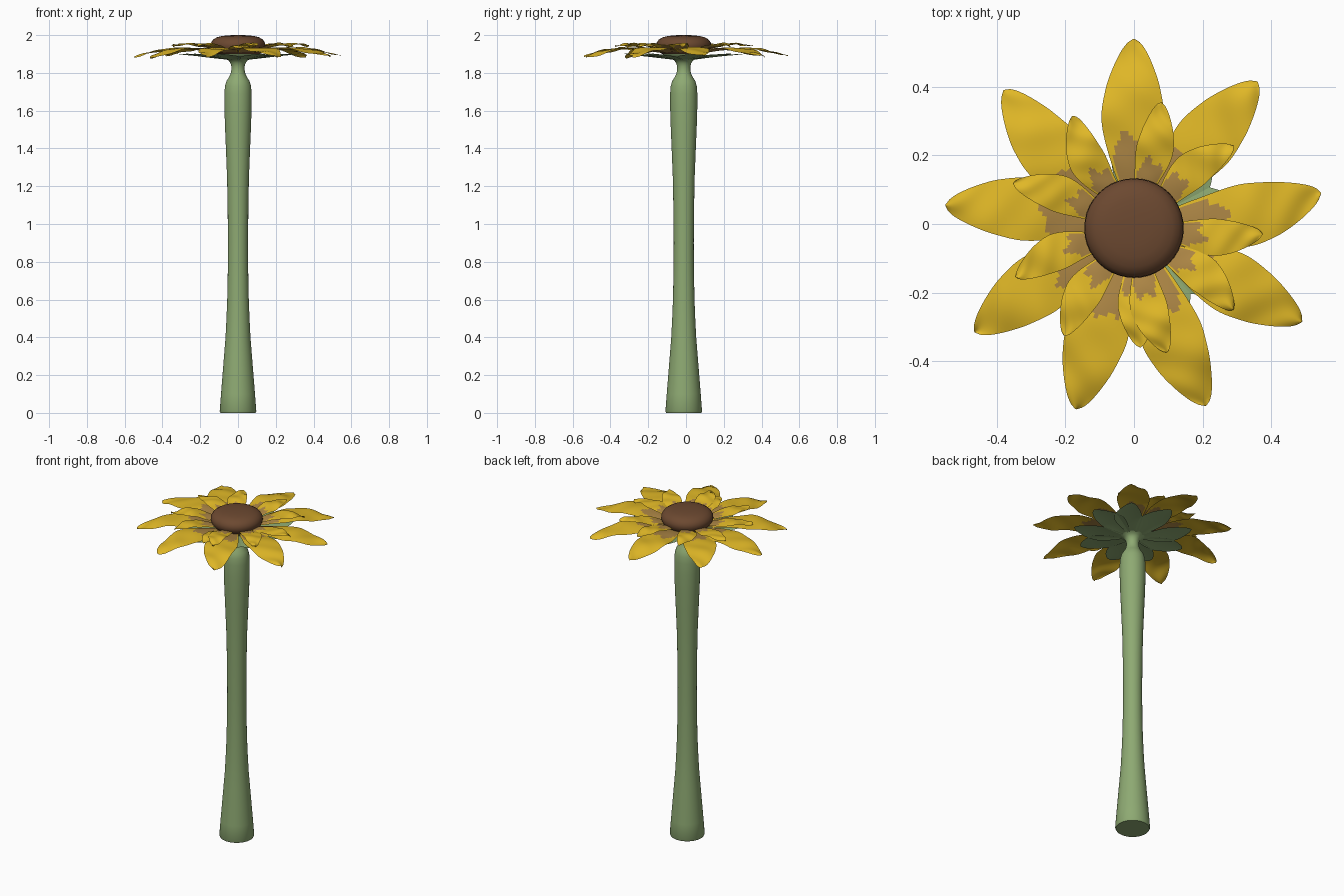
import bpy, bmesh, math, random

if "Cube" in bpy.data.objects:
    bpy.data.objects.remove(bpy.data.objects["Cube"])

random.seed(4)
CY = -0.012  # centre of stem and flower head in y


def material(name, rgb):
    m = bpy.data.materials.new(name)
    m.diffuse_color = (*rgb, 1)
    m.use_nodes = True
    m.node_tree.nodes["Principled BSDF"].inputs["Base Color"].default_value = m.diffuse_color
    return m


GREEN = material("leaf green", (0.27, 0.40, 0.17))
YELLOW = material("petal yellow", (0.75, 0.48, 0.02))
TAN = material("petal base tan", (0.42, 0.24, 0.06))
BROWN = material("seed brown", (0.15, 0.066, 0.03))


def finish(bm, name, mats, angle=50):
    me = bpy.data.meshes.new(name)
    bm.to_mesh(me)
    bm.free()
    ob = bpy.data.objects.new(name, me)
    bpy.context.collection.objects.link(ob)
    for m in mats:
        me.materials.append(m)
    bpy.ops.object.select_all(action='DESELECT')
    ob.select_set(True)
    bpy.context.view_layer.objects.active = ob
    bpy.ops.object.shade_smooth_by_angle(angle=math.radians(angle))
    return ob


def lathe(name, profile, mat, n=40):
    """Revolve (radius, z) points, listed bottom to top, and cap both ends."""
    bm = bmesh.new()
    rings = [[bm.verts.new((r * math.cos(2 * math.pi * i / n),
                            CY + r * math.sin(2 * math.pi * i / n), z))
              for i in range(n)] for r, z in profile]
    for a, b in zip(rings, rings[1:]):
        for i in range(n):
            j = (i + 1) % n
            bm.faces.new((a[i], a[j], b[j], b[i]))
    bm.faces.new(rings[0][::-1])
    bm.faces.new(rings[-1])
    return finish(bm, name, [mat])


def interp(pts, t):
    """Smooth-ended curve through (t, value) points (Catmull-Rom)."""
    k = max(i for i in range(len(pts) - 1) if pts[i][0] <= t)
    (t0, a), (t1, b) = pts[k], pts[k + 1]
    p = pts[max(k - 1, 0)]
    q = pts[min(k + 2, len(pts) - 1)]
    h = t1 - t0
    m0 = (b - p[1]) / (t1 - p[0]) * h
    m1 = (q[1] - a) / (q[0] - t0) * h
    u = (t - t0) / h
    return ((2*u**3 - 3*u*u + 1) * a + (u**3 - 2*u*u + u) * m0
            + (3*u*u - 2*u**3) * b + (u**3 - u*u) * m1)


WIDTH = [(0, 0.32), (0.2, 0.68), (0.48, 1), (0.68, 0.88), (0.82, 0.65),
         (0.93, 0.38), (0.98, 0.18), (1, 0.02)]


def blade(bm, tip, r0, half, zs, wave=0.0, tan_r=0.0, nu=36, nv=14):
    """One petal from radius r0 to the tip; zs holds (t, height) points."""
    x, y = tip[0], tip[1] - CY
    length, ang = math.hypot(x, y), math.atan2(y, x)
    bend = random.uniform(-0.025, 0.025)
    p1, p2, p3 = (random.uniform(0, 6.28) for _ in range(3))
    c, s = math.cos(ang), math.sin(ang)
    rows = []
    for i in range(nu + 1):
        t = i / nu
        t = t * (1.25 - 0.25 * t)  # finer rows near the tip
        r = r0 + (length - r0) * t
        w = half * interp(WIDTH, t)
        row = []
        for j in range(nv + 1):
            v = 2 * j / nv - 1
            lat = v * w + bend * math.sin(math.pi * t)
            z = interp(zs, t) - 0.08 * w * v * v
            z += wave * t * (math.sin(13 * t + p1 + 1.5 * v)
                             + 0.7 * math.sin(21 * t + p2 - 2.5 * v)
                             + 0.6 * v * math.sin(9 * t + p3))
            row.append(bm.verts.new((r * c - lat * s, CY + r * s + lat * c, z)))
        rows.append(row)
    for i in range(nu):
        for j in range(nv):
            f = bm.faces.new((rows[i][j], rows[i + 1][j],
                              rows[i + 1][j + 1], rows[i][j + 1]))
            # ragged tan streaks at the petal base
            m = f.calc_center_median()
            v = (2 * j + 1) / nv - 1
            edge = tan_r * (1 - 0.22 * abs(v) ** 2) + 0.014 * math.sin(7 * v + p1)
            if math.hypot(m.x, m.y - CY) < edge and abs(v) < 0.86:
                f.material_index = 1


# Stem with flared foot, swollen top and narrow neck
lathe("stem", [(0.093, 0), (0.097, 0.008), (0.09, 0.1), (0.082, 0.2),
               (0.074, 0.3), (0.066, 0.4), (0.061, 0.5), (0.057, 0.6),
               (0.054, 0.75), (0.053, 0.9), (0.055, 1.1), (0.058, 1.25),
               (0.064, 1.4), (0.069, 1.52), (0.072, 1.62), (0.072, 1.69),
               (0.069, 1.73), (0.061, 1.757), (0.048, 1.777), (0.039, 1.795),
               (0.035, 1.815), (0.035, 1.835), (0.04, 1.852), (0.05, 1.866),
               (0.07, 1.876), (0.1, 1.884), (0.11, 1.9)], GREEN)

# Seed head
lathe("seed_head", [(0.10, 1.895), (0.122, 1.905), (0.138, 1.922),
                    (0.145, 1.942), (0.143, 1.96), (0.132, 1.976),
                    (0.113, 1.988), (0.085, 1.995), (0.05, 1.999),
                    (0.012, 2.0)], BROWN)

# Green sepals below the petals
outer_tips = [(0, 0.54), (0.36, 0.415), (0.545, 0.09), (0.49, -0.285),
              (0.21, -0.53), (-0.17, -0.54), (-0.465, -0.315),
              (-0.55, 0.055), (-0.38, 0.39)]
bm = bmesh.new()
for tx, ty in outer_tips:
    k = 0.33 / math.hypot(tx, ty)
    blade(bm, (tx * k, ty * k + CY), 0.05, 0.078,
          [(0, 1.872), (0.5, 1.893), (1, 1.902)], nu=16, nv=6)
finish(bm, "sepals", [GREEN], 180)

# Outer ring of long petals
bm = bmesh.new()
for tip in outer_tips:
    end = random.uniform(1.88, 1.895)
    blade(bm, tip, 0.09, 0.091,
          [(0, 1.905), (0.3, 1.928), (0.6, 1.932), (1, end)], 0.0045, 0.275)
finish(bm, "outer_petals", [YELLOW, TAN], 180)

# Inner ring of short petals
inner_tips = [(0.08, 0.355), (0.29, 0.228), (0.375, -0.03), (0.29, -0.25),
              (0.095, -0.375), (-0.205, -0.325), (-0.345, -0.155),
              (-0.352, 0.12), (-0.18, 0.315), (0.018, -0.36)]
bm = bmesh.new()
for i, tip in enumerate(inner_tips):
    low = 0.012 if i == 9 else 0
    blade(bm, tip, 0.09, 0.054,
          [(0, 1.918 - low), (0.4, 1.946 - low), (0.7, 1.956 - low),
           (1, 1.944 - low)], 0.004, 0.205)
finish(bm, "inner_petals", [YELLOW, TAN], 180)
